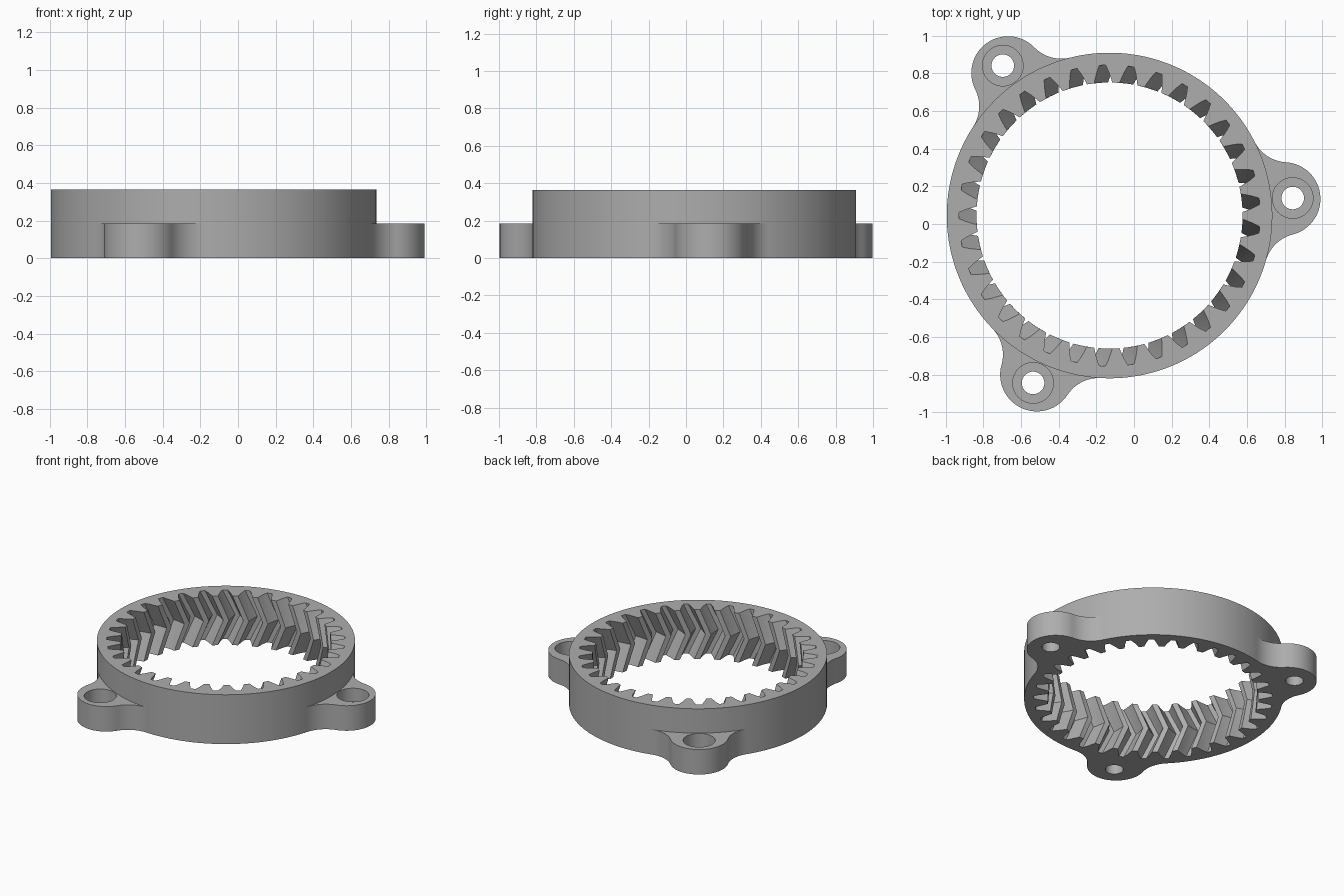
import bpy, bmesh, math
from mathutils import Matrix, Vector

cube = bpy.data.objects.get("Cube")
if cube:
    bpy.data.objects.remove(cube, do_unlink=True)

CX, CY = -0.13, 0.045          # ring centre
R, TIP, ROOT = 0.865, 0.707, 0.80
HEIGHT, EAR_H = 0.365, 0.185
TEETH = 33
PITCH = math.tau / TEETH
PHASE = PITCH / 2
TWIST = -0.55 * PITCH          # herringbone shift at mid height
EAR_D, EAR_R, FILLET = 0.93, 0.195, 0.20
HOLE_D, HOLE_R, BORE_R, BORE_FLOOR = 0.978, 0.06, 0.108, 0.085

grey = bpy.data.materials.new("light_grey")
grey.use_nodes = True
colour = (0.42, 0.42, 0.42, 1)
grey.diffuse_color = colour
grey.node_tree.nodes["Principled BSDF"].inputs["Base Color"].default_value = colour


def make_object(name, bm):
    bmesh.ops.recalc_face_normals(bm, faces=bm.faces)
    mesh = bpy.data.meshes.new(name)
    bm.to_mesh(mesh)
    bm.free()
    mesh.materials.append(grey)
    obj = bpy.data.objects.new(name, mesh)
    bpy.context.collection.objects.link(obj)
    return obj


def activate(obj):
    bpy.ops.object.select_all(action='DESELECT')
    obj.select_set(True)
    bpy.context.view_layer.objects.active = obj


def smooth(obj):
    activate(obj)
    bpy.ops.object.shade_smooth_by_angle(angle=math.radians(25))


def polar(r, a):
    return Vector((r * math.cos(a), r * math.sin(a), 0))


def arc(centre, r, a0, a1, n):
    return [centre + polar(r, a0 + (a1 - a0) * i / n) for i in range(n + 1)]


# Ring gear: one tooth gap as (angle in pitches, radius), repeated around
half_gap = [(0.5, TIP), (0.36, TIP), (0.29, TIP + 0.028), (0.21, TIP + 0.06), (0.11, ROOT)]
gap = [(-a, r) for a, r in half_gap] + [(a, r) for a, r in reversed(half_gap[1:])]
profile = [(PHASE + (k + a) * PITCH, r) for k in range(TEETH) for a, r in gap]

bm = bmesh.new()
LAYERS = 8
inner = []
for j in range(LAYERS + 1):
    t = j / LAYERS
    turn = TWIST * (1 - abs(2 * t - 1))
    inner.append([bm.verts.new(polar(r, a + turn) + Vector((CX, CY, HEIGHT * t)))
                  for a, r in profile])
outer = [[bm.verts.new(polar(R, a) + Vector((CX, CY, z))) for a, r in profile]
         for z in (0, HEIGHT)]
loops = [outer[0]] + inner + [outer[1], outer[0]]
for low, high in zip(loops, loops[1:]):
    for i in range(len(profile)):
        k = (i + 1) % len(profile)
        bm.faces.new((low[i], low[k], high[k], high[i]))
smooth(make_object("ring_gear", bm))


# Mounting ears: rounded lug blended into the ring with tangent fillets
def cylinder(name, r, z0, z1):
    bm = bmesh.new()
    bmesh.ops.create_cone(bm, cap_ends=True, segments=48, radius1=r, radius2=r, depth=z1 - z0,
                          matrix=Matrix.Translation((HOLE_D, 0, (z0 + z1) / 2)))
    return make_object(name, bm)


def ear_outline():
    d = R + FILLET
    a = math.acos((d * d + EAR_D ** 2 - (EAR_R + FILLET) ** 2) / (2 * d * EAR_D))
    ear, fil = Vector((EAR_D, 0, 0)), polar(d, a)
    out = fil - ear
    b = math.atan2(out.y, out.x)
    left = arc(fil, FILLET, a + math.pi, b + math.pi, 14)
    right = [Vector((p.x, -p.y, 0)) for p in reversed(left)]
    seat = arc(Vector(), R - 0.002, -a, a, 20)
    return left + arc(ear, EAR_R, b, -b, 40)[1:-1] + right + seat


bm = bmesh.new()
face = bm.faces.new([bm.verts.new(p) for p in ear_outline()])
top = bmesh.ops.extrude_face_region(bm, geom=[face])["geom"]
bmesh.ops.translate(bm, vec=(0, 0, EAR_H),
                    verts=[v for v in top if isinstance(v, bmesh.types.BMVert)])
ear = make_object("mounting_ear_1", bm)

# Screw hole and counterbore
for cutter in (cylinder("screw_hole_cutter", HOLE_R, -0.1, 0.3),
               cylinder("counterbore_cutter", BORE_R, BORE_FLOOR, 0.3)):
    cutter.hide_render = True
    mod = ear.modifiers.new("cut", 'BOOLEAN')
    mod.operation, mod.solver, mod.object = 'DIFFERENCE', 'EXACT', cutter
    activate(ear)
    bpy.ops.object.modifier_apply(modifier=mod.name)
    bpy.data.objects.remove(cutter, do_unlink=True)
smooth(ear)

for k in range(3):
    part = ear
    if k:
        part = bpy.data.objects.new(f"mounting_ear_{k + 1}", ear.data)
        bpy.context.collection.objects.link(part)
    part.location = (CX, CY, 0)
    part.rotation_euler.z = PHASE + k * math.tau / 3
